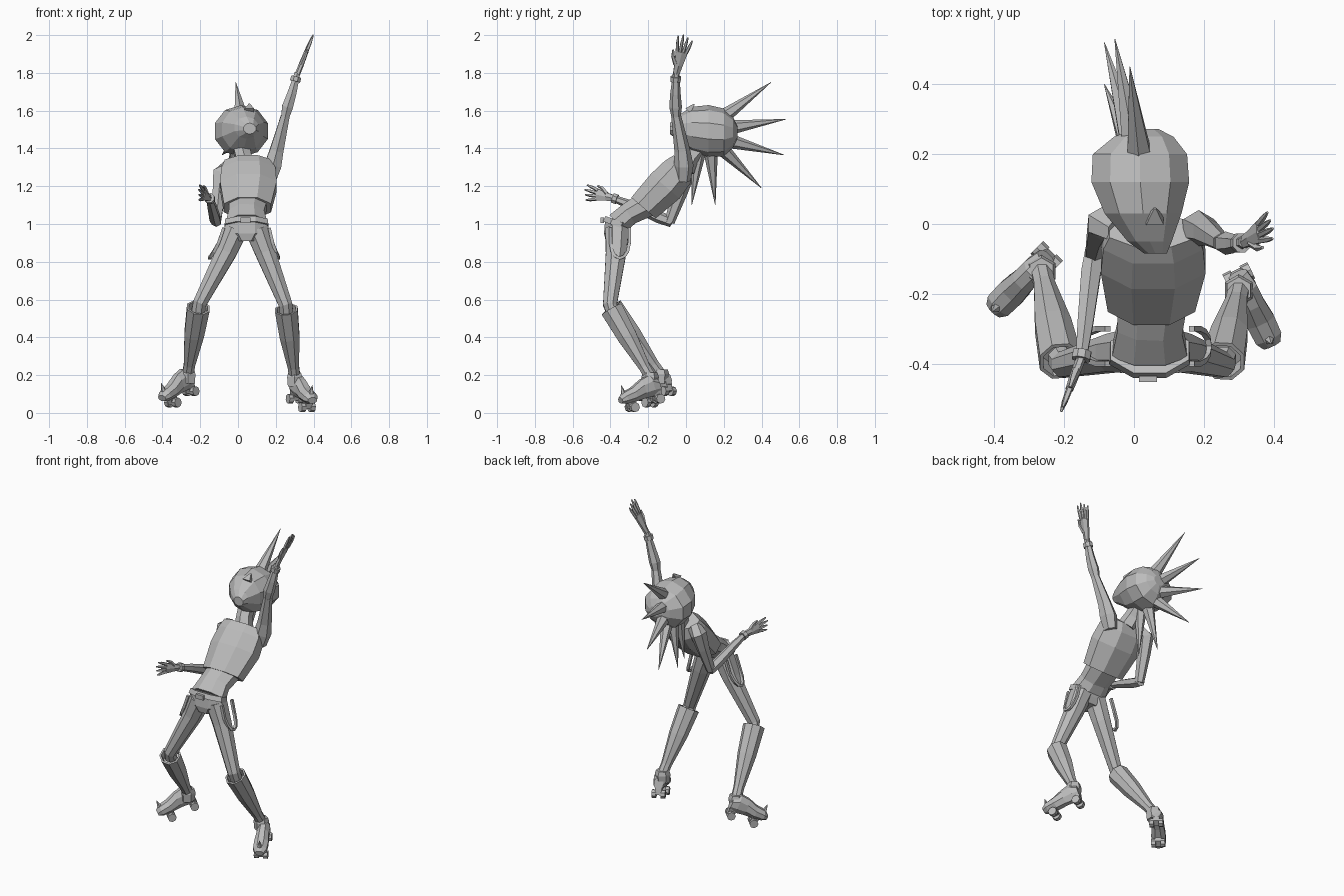
import bpy, bmesh, math
from mathutils import Vector as V

cube = bpy.data.objects.get("Cube")
if cube:
    bpy.data.objects.remove(cube, do_unlink=True)

grey = bpy.data.materials.new("plain grey")
grey.use_nodes = True
grey.diffuse_color = (0.5, 0.5, 0.5, 1)
grey.node_tree.nodes["Principled BSDF"].inputs["Base Color"].default_value = (0.5, 0.5, 0.5, 1)


def loft(bm, sections, sides=6, hint=(1, 0, 0), axis=None):
    """Skin rings given as (centre, half width, half depth), closed at both ends."""
    mids = [V(s[0]) for s in sections]
    rings = []
    for i, s in enumerate(sections):
        t = V(axis) if axis else mids[min(i + 1, len(mids) - 1)] - mids[max(i - 1, 0)]
        t.normalize()
        u = V(hint)
        u = (u - t * u.dot(t)).normalized()
        v = t.cross(u)
        k = 1 / math.cos(math.pi / sides)
        a, b = s[1] * k, s[-1] * k
        ring = []
        for j in range(sides):
            w = math.tau * (j + 0.5) / sides
            ring.append(bm.verts.new(mids[i] + u * a * math.cos(w) + v * b * math.sin(w)))
        rings.append(ring)
    for r, q in zip(rings, rings[1:]):
        for j in range(sides):
            n = (j + 1) % sides
            bm.faces.new((r[j], r[n], q[n], q[j]))
    bm.faces.new(rings[0][::-1])
    bm.faces.new(rings[-1])


def finish(name, bm):
    bmesh.ops.recalc_face_normals(bm, faces=bm.faces)
    mesh = bpy.data.meshes.new(name)
    bm.to_mesh(mesh)
    bm.free()
    mesh.materials.append(grey)
    bpy.context.scene.collection.objects.link(bpy.data.objects.new(name, mesh))


def part(name, sections, **options):
    bm = bmesh.new()
    loft(bm, sections, **options)
    finish(name, bm)


# Head, running from the pointed chin to the back of the skull
part("head", [((.062, -.085, 1.505), .032, .028), ((.045, -.05, 1.51), .063, .056),
              ((.026, .03, 1.50), .11, .114), ((.018, .12, 1.492), .14, .131),
              ((.017, .2, 1.485), .135, .12), ((.028, .25, 1.485), .085, .075),
              ((.035, .272, 1.485), .035, .03)], sides=10, axis=(0, 1, 0))
part("nose", [((.06, .01, 1.60), .025, .018), ((.06, .045, 1.635), .003)], sides=4)
part("neck", [((.05, -.01, 1.29), .05), ((.03, .02, 1.35), .042), ((.015, .07, 1.41), .042)])

# Fan of hair spikes: base and tip of each
spikes = [((.015, .2, 1.57), (-.012, .45, 1.75)), ((.0, .23, 1.51), (-.055, .53, 1.555)),
          ((-.005, .23, 1.44), (-.085, .52, 1.365)), ((0, .19, 1.40), (-.085, .40, 1.19)),
          ((.005, .13, 1.39), (-.05, .155, 1.10)), ((.01, .07, 1.39), (-.01, .03, 1.10))]
bm = bmesh.new()
for base, tip in spikes:
    loft(bm, [(base, .034), (tip, .001)])
finish("hair_spikes", bm)

# Torso leaning back from the hips
part("chest", [((.05, -.225, 1.085), .125, .085), ((.055, -.11, 1.20), .15, .10),
               ((.055, -.045, 1.275), .143, .09), ((.055, -.02, 1.325), .125, .06)],
     sides=8, axis=(0, -.0 + .65, .76))
part("waist", [((.055, -.2, 1.11), .10, .07), ((.045, -.30, 1.055), .093, .06),
               ((.045, -.365, 1.0), .108, .062)], sides=8)
part("pelvis", [((.045, -.365, 1.01), .108, .064), ((.045, -.372, .95), .11, .062),
                ((.045, -.375, .91), .06, .05)], sides=8, axis=(0, 0, 1))
part("belt", [((.045, -.375, .99), .116, .07), ((.045, -.362, 1.018), .112, .069)],
     sides=8, axis=(0, .35, .94))
part("buckle", [((.04, -.452, 1.02), .026, .014), ((.04, -.435, 1.02), .026, .014)], sides=4)

# Straps hanging in a loop from each hip
for name, top, out in (("left_hip_strap", .165, .05), ("right_hip_strap", -.075, -.075)):
    pts = []
    for i in range(9):
        w = math.pi * i / 8
        drop = math.sin(w)
        pts.append(((top + out * drop, -.35 - .05 * math.cos(w) * (1 + .2 * drop),
                     .98 - .16 * drop ** .7), .008))
    part(name, pts, sides=4)


# Hands: palm, four fingers and a thumb
def hand(name, wrist, tip, spread):
    w, span = V(wrist), V(tip) - V(wrist)
    d, size, s = span.normalized(), span.length, V(spread)
    s = (s - d * s.dot(d)).normalized()
    bm = bmesh.new()
    loft(bm, [(w, .016, .012), (w + span * .25, .022, .012), (w + span * .58, .032, .01)], hint=s)
    for i in range(4):
        f = (i - 1.5) / 1.5
        root = w + span * .55 + s * f * .024
        reach = size * (.45 - .08 * abs(f - .3))
        loft(bm, [(root, .008), (root + d * reach * .6 + s * f * .010, .007),
                  (root + d * reach + s * f * .016, .003)], sides=5, hint=s)
    root = w + span * .25 + s * .015
    loft(bm, [(root, .011), (root + d * size * .18 + s * .025, .008),
              (root + d * size * .34 + s * .032, .004)], sides=5, hint=d.cross(s))
    finish(name, bm)


# Raised left arm
part("left_upper_arm", [((.165, -.015, 1.23), .035), ((.185, -.012, 1.31), .045),
                        ((.205, -.02, 1.39), .036), ((.25, -.052, 1.57), .023)])
part("left_forearm", [((.247, -.052, 1.555), .02), ((.262, -.055, 1.62), .029),
                      ((.285, -.056, 1.69), .024), ((.315, -.052, 1.80), .015)])
part("left_bracelet", [((.302, -.055, 1.755), .027), ((.309, -.054, 1.78), .027)], sides=8)
hand("left_hand", (.314, -.053, 1.79), (.396, 0, 2.0), (.1, -1, .1))

# Bent right arm
part("right_upper_arm", [((-.05, -.015, 1.30), .035), ((-.09, 0, 1.27), .043),
                         ((-.10, -.03, 1.17), .034), ((-.115, -.088, 1.01), .024)])
part("right_forearm", [((-.115, -.075, 1.01), .024), ((-.123, -.14, 1.035), .028),
                       ((-.14, -.29, 1.10), .022), ((-.152, -.39, 1.138), .015)])
part("right_bracelet", [((-.148, -.365, 1.13), .026), ((-.152, -.388, 1.138), .026)], sides=8)
hand("right_hand", (-.152, -.385, 1.137), (-.21, -.54, 1.17), (0, 0, 1))


# Roller skate, from its heel axle to its toe axle
def skate(name, heel, toe):
    h, t = V(heel), V(toe)
    f = (t - h).normalized()
    side = f.cross(V((0, 0, 1))).normalized()
    up = side.cross(f)
    bm = bmesh.new()
    profile = [(-.025, .03, .10, .028), (.015, .02, .135, .036), (.07, .025, .125, .036),
               (.13, .025, .10, .042), (.185, .028, .09, .04), (.212, .038, .07, .026)]
    loft(bm, [(h + f * s + up * (lo + hi) / 2, w, (hi - lo) / 2) for s, lo, hi, w in profile],
         sides=8, hint=side, axis=f)
    for axle in (h, t):
        loft(bm, [(axle - up * .005, .014, .02), (axle + up * .04, .022, .024)], sides=4, hint=side)
        for k in (-1, 1):
            loft(bm, [(axle + side * k * .014, .024), (axle + side * k * .04, .024)],
                 sides=8, hint=f)
    stud = h + f * .185 + up * .085
    loft(bm, [(stud, .012), (stud + up * .045, .001)], sides=5, hint=side)
    finish(name, bm)


# Legs: thigh, hollow-topped boot and skate on each side
legs = {
    "left": ((.10, -.365, .97), (.145, -.37, .85), (.253, -.403, .57), (.256, -.385, .53),
             (.30, -.19, .19), (.30, -.15, .075), (.365, -.285, .03)),
    "right": ((-.01, -.365, .97), (-.062, -.37, .85), (-.203, -.403, .58), (-.21, -.385, .54),
              (-.265, -.135, .205), (-.25, -.095, .115), (-.345, -.19, .055)),
}
for side, (hip, mid, knee, shin, ankle, heel, toe) in legs.items():
    part(side + "_thigh", [(hip, .062), (mid, .054), (knee, .036), (shin, .036)], sides=8)
    rim, foot = V(shin) + V((0, -.008, .018)), V(ankle)
    low = rim.lerp(foot, .12)
    part(side + "_boot", [(foot, .03), (rim.lerp(foot, .85), .03), (rim.lerp(foot, .4), .052),
                          (rim, .06), (rim, .05), (low, .046)], sides=8, axis=rim - foot)
    part(side + "_ankle", [(foot - V((0, 0, .05)), .036), (foot, .04), (foot + V((0, 0, .025)), .033)])
    skate(side + "_skate", heel, toe)
